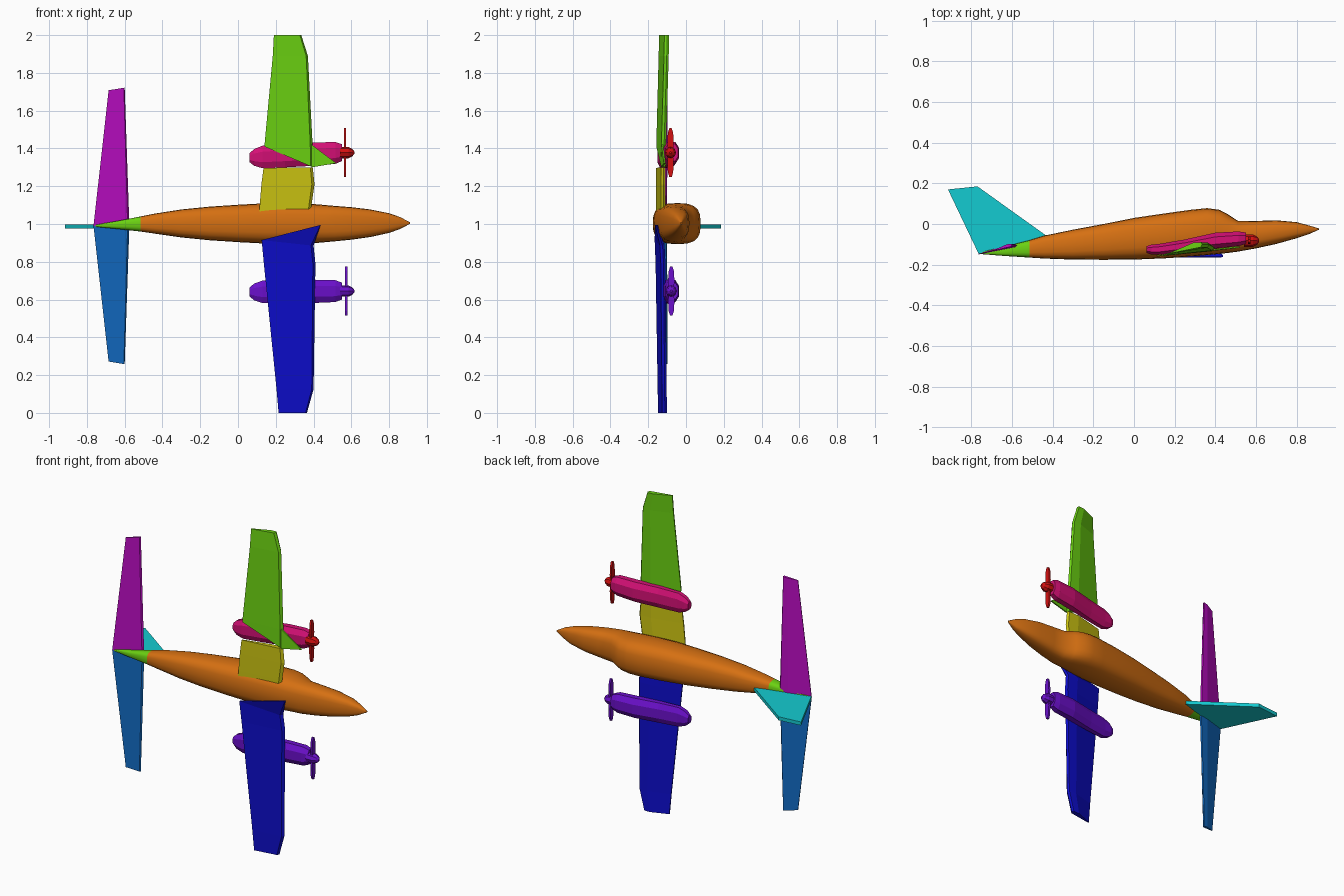
import bpy, bmesh, math

if "Cube" in bpy.data.objects:
    bpy.data.objects.remove(bpy.data.objects["Cube"])

def mat(name, r, g, b):
    m = bpy.data.materials.new(name)
    m.diffuse_color = (r, g, b, 1)
    m.use_nodes = True
    m.node_tree.nodes["Principled BSDF"].inputs["Base Color"].default_value = m.diffuse_color
    return m

ORANGE = mat("orange", .67, .162, .006)
LIME = mat("lime", .147, .64, .006)
YELLOW = mat("yellow", .60, .55, .006)
BLUE = mat("deep blue", .004, .004, .60)
SKY = mat("mid blue", .006, .147, .55)
MAGENTA = mat("magenta", .50, .004, .55)
PINK = mat("pink", .66, .005, .18)
VIOLET = mat("violet", .147, .005, .60)
RED = mat("red", .65, .005, .005)
CYAN = mat("cyan", .007, .60, .64)

def loft(name, rings, *mats, smooth=None, rule=None):
    """Skin closed rings of equal length and cap both ends."""
    bm = bmesh.new()
    vs = [[bm.verts.new(p) for p in r] for r in rings]
    n = len(rings[0])
    for a, b in zip(vs, vs[1:]):
        for i in range(n):
            j = (i + 1) % n
            bm.faces.new((a[i], a[j], b[j], b[i]))
    bm.faces.new(vs[0])
    bm.faces.new(vs[-1])
    bmesh.ops.recalc_face_normals(bm, faces=bm.faces)
    if rule:
        for f in bm.faces:
            f.material_index = rule(f.calc_center_median())
    me = bpy.data.meshes.new(name)
    bm.to_mesh(me)
    bm.free()
    ob = bpy.data.objects.new(name, me)
    bpy.context.collection.objects.link(ob)
    for m in mats:
        me.materials.append(m)
    if smooth:
        bpy.ops.object.select_all(action='DESELECT')
        ob.select_set(True)
        bpy.context.view_layer.objects.active = ob
        bpy.ops.object.shade_smooth_by_angle(angle=math.radians(smooth))
    return ob

def oval(x, y0, y1, hw, zc, n, power, turn=0):
    """Superellipse ring across the x axis."""
    pts = []
    for i in range(n):
        a = 2 * math.pi * (i + turn) / n
        c, s = math.cos(a), math.sin(a)
        pts.append((x, (y0 + y1) / 2 + (y1 - y0) / 2 * math.copysign(abs(s) ** (2 / power), s),
                    zc + hw * math.copysign(abs(c) ** (2 / power), c)))
    return pts

# Fuselage: x, bottom, top, half width, centre z; lime tail cone
body = [(-.765, -.147, -.140, .004, .990), (-.64, -.157, -.112, .021, .995),
        (-.515, -.165, -.080, .040, 1.0), (-.44, -.170, -.057, .053, 1.002),
        (-.30, -.175, -.028, .074, 1.003), (-.15, -.176, .000, .089, 1.003),
        (0, -.175, .030, .099, 1.003), (.15, -.169, .052, .107, 1.003),
        (.28, -.160, .070, .109, 1.002), (.36, -.153, .078, .107, 1.002),
        (.42, -.147, .070, .102, 1.002), (.465, -.142, .046, .098, 1.002),
        (.51, -.136, .016, .094, 1.002), (.60, -.120, .015, .086, 1.003),
        (.70, -.098, .018, .073, 1.004), (.80, -.070, .009, .052, 1.005),
        (.86, -.050, -.007, .031, 1.005), (.91, -.028, -.022, .004, 1.005)]
loft("fuselage", [oval(*s, 20, 2.9) for s in body], ORANGE, LIME, smooth=35,
     rule=lambda c: 1 if c.x < -.515 else 0)

def wing_ring(xt, zt, yt, xl, zl, yl, thick=.026):
    """Wing section from trailing edge (t) to leading edge (l)."""
    pts = []
    for f, up in ((0, 0), (.95, 0), (1, .5), (.96, .95), (.7, 1.15), (0, .25)):
        pts.append((xt + (xl - xt) * f, yt + (yl - yt) * f + up * thick, zt + (zl - zt) * f))
    return pts

# Main wing panels
loft("inner_wing_upper", [wing_ring(*s) for s in (
    (.112, 1.06, -.160, .385, 1.06, -.132), (.115, 1.10, -.160, .39, 1.105, -.132),
    (.124, 1.21, -.159, .405, 1.21, -.132), (.135, 1.297, -.158, .396, 1.30, -.131))], YELLOW)
loft("outer_wing_upper", [wing_ring(*s) for s in (
    (.14, 1.41, -.157, .397, 1.30, -.131), (.141, 1.425, -.157, .395, 1.42, -.129),
    (.184, 1.89, -.145, .37, 1.89, -.115), (.19, 2.0, -.142, .335, 2.0, -.113))], LIME)
loft("wing_lower", [wing_ring(*s) for s in (
    (.425, .992, -.164, .437, .995, -.163, .012), (.125, .915, -.166, .40, .885, -.137),
    (.137, .79, -.161, .41, .79, -.132), (.204, .125, -.150, .40, .125, -.126),
    (.215, 0, -.148, .365, 0, -.125))], BLUE)

# Lime fairing under the upper engine
tri = [(.39, -.132, 1.30), (.52, -.117, 1.322), (.39, -.130, 1.42)]
loft("engine_fairing", [tri, [(x, y + .008, z) for x, y, z in tri]], LIME)

# Tailplanes: the two sides mirror about z = 0.99
for name, m, s in (("tailplane_upper", MAGENTA, 1), ("tailplane_lower", SKY, -1)):
    loft(name, [wing_ring(xt, .99 + s * zt, yt, xl, .99 + s * zl, yl, .014) for xt, zt, yt, xl, zl, yl in (
        (-.765, 0, -.150, -.575, 0, -.112), (-.685, .718, -.130, -.60, .732, -.110))], m)

# Swept fin
fin = [(-.765, -.145), (-.51, -.10), (-.43, -.058), (-.77, .185), (-.915, .170)]
loft("fin", [[(x, y, z) for x, y in fin] for z in (.975, .997)], CYAN)

# Engines: nacelle, propeller blades and spinner
def engine(tag, z0, lean, y0, shell, prop, px):
    shape = [(.062, -.143, -.108, .026), (.085, -.152, -.100, .047), (.13, -.153, -.095, .064),
             (.25, -.140, -.074, .066), (.40, -.123, -.040, .066), (.515, -.111, -.034, .062),
             (.55, -.100, -.040, .048)]
    loft("nacelle_" + tag, [oval(x, a, b, w, z0 + lean * (x - .55), 8, 2.3, .5)
                            for x, a, b, w in shape], shell)
    loft("spinner_" + tag, [oval(x, y0 - r, y0 + r, r, z0, 8, 2)
                            for x, r in ((.54, .030), (.585, .030), (.605, .020), (.616, .006))], prop)
    for side, s in (("top", 1), ("bottom", -1)):
        blade = [(0, .012), (.05, .017), (.105, .014), (.130, .006)]
        loft("blade_%s_%s" % (side, tag),
             [[(px - .006, y0 - w, z0 + s * d), (px + .006, y0 - w, z0 + s * d),
               (px + .006, y0 + w, z0 + s * d), (px - .006, y0 + w, z0 + s * d)] for d, w in blade], prop)

engine("upper", 1.378, .055, -.082, PINK, RED, .567)
engine("lower", .645, .01, -.078, VIOLET, VIOLET, .573)
